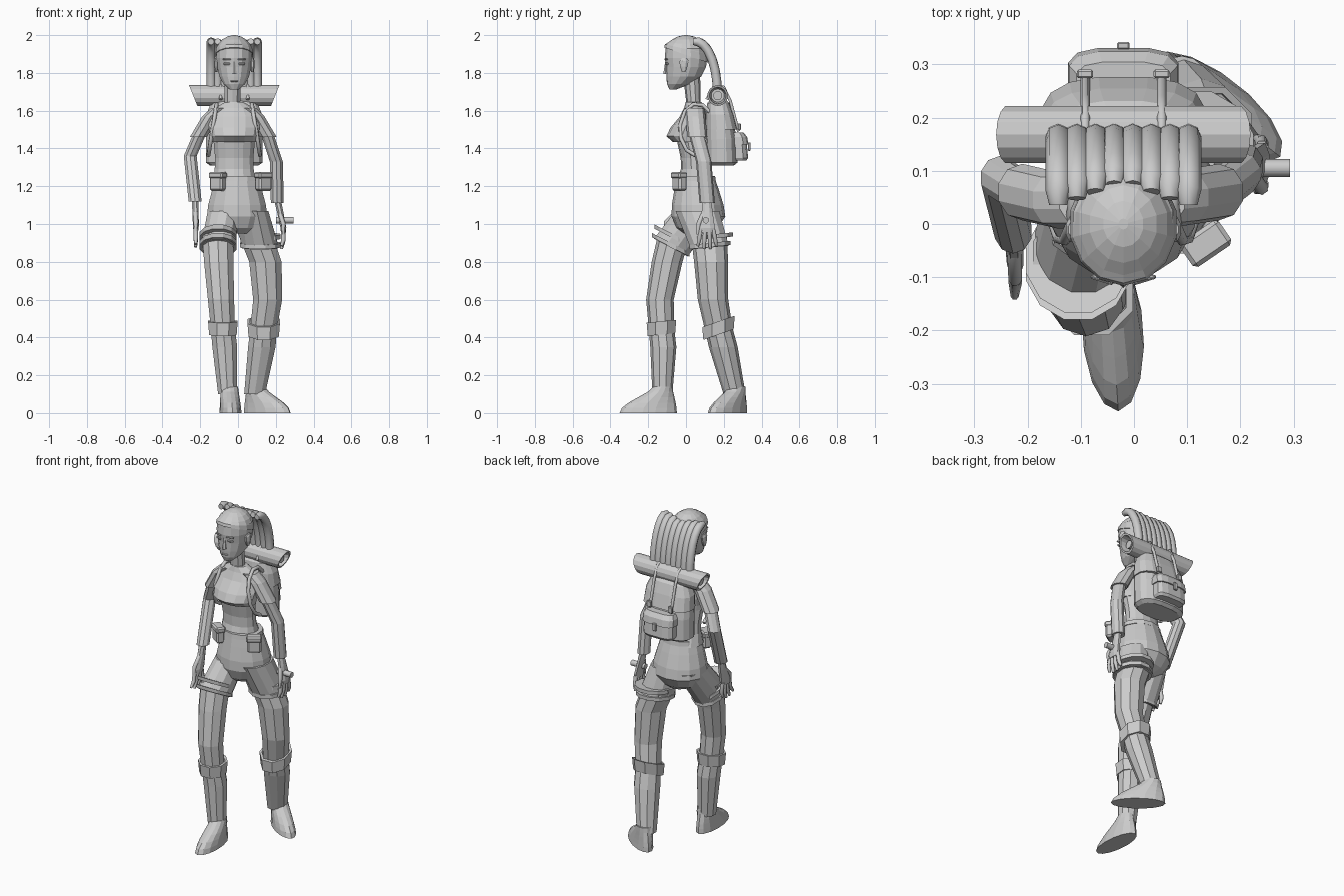
import bpy, bmesh
from math import cos, sin, pi, radians
from mathutils import Matrix, Vector

if "Cube" in bpy.data.objects:
    bpy.data.objects.remove(bpy.data.objects["Cube"])

COLOUR = (0.6, 0.6, 0.6, 1)
grey = bpy.data.materials.new("plain_grey")
grey.use_nodes = True
grey.diffuse_color = COLOUR
grey.node_tree.nodes["Principled BSDF"].inputs["Base Color"].default_value = COLOUR


def add(name, mesh):
    ob = bpy.data.objects.new(name, mesh)
    mesh.materials.clear()
    mesh.materials.append(grey)
    bpy.context.collection.objects.link(ob)


def add_bmesh(name, bm):
    bmesh.ops.recalc_face_normals(bm, faces=bm.faces)
    mesh = bpy.data.meshes.new(name)
    bm.to_mesh(mesh)
    bm.free()
    add(name, mesh)


def loft(name, rings, sides=10, yaw=0, power=1, matrix=Matrix()):
    """Skin stacked ellipses: (x, y, z, x radius, y radius, slope along y)."""
    bm = bmesh.new()
    loops = []
    for x, y, z, rx, ry, slope in rings:
        loop = []
        for i in range(sides):
            angle = 2 * pi * (i + 0.5) / sides
            c, s = cos(angle), sin(angle)
            u = rx * abs(c) ** power * (1 if c > 0 else -1)
            v = ry * abs(s) ** power * (1 if s > 0 else -1)
            loop.append(bm.verts.new((x + u * cos(yaw) - v * sin(yaw),
                                      y + u * sin(yaw) + v * cos(yaw), z + slope * v)))
        loops.append(loop)
    for low, high in zip(loops, loops[1:]):
        for i in range(sides):
            j = (i + 1) % sides
            bm.faces.new((low[i], low[j], high[j], high[i]))
    bm.faces.new(loops[0])
    bm.faces.new(loops[-1])
    bm.transform(matrix)
    add_bmesh(name, bm)


def column(name, x, profile, sides=14, power=1):
    """Upright loft from (y, z, x radius, y radius)."""
    loft(name, [(x, y, z, rx, ry, 0) for y, z, rx, ry in profile], sides, 0, power)


def limb(name, points, radius):
    loft(name, [(*p, radius, radius * 1.13, 0) for p in points])


def box(name, loc, size, turn=0, bevel=0.003):
    bm = bmesh.new()
    bmesh.ops.create_cube(bm, size=1)
    bm.transform(Matrix.Diagonal((*size, 1)))
    bmesh.ops.bevel(bm, geom=bm.edges[:], offset=bevel, segments=1, affect='EDGES')
    bm.transform(Matrix.Translation(loc) @ Matrix.Rotation(turn, 4, 'Z'))
    add_bmesh(name, bm)


def tube(name, points, radius, tip=1, resolution=1):
    """Round tube through points, its last point narrowed by tip."""
    curve = bpy.data.curves.new(name, 'CURVE')
    curve.dimensions = '3D'
    curve.bevel_depth, curve.bevel_resolution, curve.use_fill_caps = radius, resolution, True
    spline = curve.splines.new('POLY')
    spline.points.add(len(points) - 1)
    for point, co in zip(spline.points, points):
        point.co = (*co, 1)
    spline.points[-1].radius = tip
    helper = bpy.data.objects.new(name, curve)
    mesh = bpy.data.meshes.new_from_object(helper)
    bpy.data.objects.remove(helper)
    add(name, mesh)


SIDES = (("right", -1), ("left", 1))
MID = -0.02  # centre line of the upper body

# Head, neck and face
column("head", MID, [(-.07, 1.712, .025, .018), (-.04, 1.74, .058, .06), (-.012, 1.78, .08, .092),
                     (0, 1.83, .092, .106), (0, 1.88, .098, .112), (0, 1.93, .096, .108),
                     (0, 1.98, .05, .06)])
cap = [pi / 2 * k / 5.3 for k in range(6)]
loft("hair_cap", [(MID, 0, 1.895 + .105 * sin(a), .102 * cos(a), .116 * cos(a), -.35 * cos(a) ** 9)
                  for a in cap], 14)
column("neck", MID - .01, [(.045, 1.58, .055, .05), (.04, 1.64, .044, .038), (.03, 1.78, .045, .045)], 10)
column("nose", MID, [(-.1, 1.795, .014, .02), (-.102, 1.86, .007, .008)], 6)
box("mouth", (MID, -.097, 1.757), (.04, .014, .008))
for side, s in SIDES:
    box(side + "_eye", (MID + s * .04, -.102, 1.848), (.036, .008, .012), s * .3)
    box(side + "_brow", (MID + s * .04, -.105, 1.872), (.045, .008, .008), s * .3)
    column(side + "_ear", MID + s * .096, [(-.012, 1.805, .008, .01), (-.012, 1.835, .013, .022),
                                           (-.01, 1.862, .013, .026), (-.01, 1.878, .008, .014)], 8)

# Fan of hair rolls arching behind the head, outer rolls reach further forward
for i in range(8):
    start = radians(76 + 6 * abs(i - 3.5))
    arch = [start * k / 7 for k in range(8)]
    tube("hair_roll", [(MID + (i - 3.5) * .035, .05 + .116 * cos(a), 1.695 + .272 * sin(a))
                       for a in arch], .024, .7, 2)

# Torso
column("shirt", MID, [(.04, 1.645, .05, .042), (.045, 1.615, .105, .055), (.04, 1.57, .14, .072),
                      (.018, 1.51, .138, .1), (.002, 1.465, .13, .106), (.015, 1.435, .123, .085)])
column("waist", MID, [(.025, 1.45, .113, .075), (.04, 1.35, .104, .068), (.045, 1.29, .106, .072),
                      (.05, 1.22, .118, .1)])
column("hips", -.005, [(.05, 1.25, .113, .1), (.056, 1.18, .135, .118), (.062, 1.1, .157, .137),
                       (.066, 1.04, .163, .142), (.06, .98, .13, .11), (.06, .95, .07, .07)])
column("belt", -.003, [(.05, 1.228, .123, .108), (.05, 1.255, .119, .104)])
for side, s in SIDES:
    x = .014 + s * .121
    box(side + "_belt_pouch", (x, -.035, 1.22), (.08, .05, .09), s * .6, .01)
    box(side + "_pouch_flap", (x, -.037, 1.258), (.088, .056, .035), s * .6, .008)


# Legs share heights and thickness, each follows its own path
def leg(side, s, xs, ys, girth, hem_slope, cuff_slope, foot, yaw):
    heights = (.1, .35, .45, .6, .8, .95)
    radii = (.055, .072, .07, .076, .085, .09)
    loft(side + "_leg", [(x, y, z, r * girth, r * girth, 0)
                         for x, y, z, r in zip(xs, ys, heights, radii)])

    x, y = (xs[4] + xs[5]) / 2, (ys[4] + ys[5]) / 2
    hem = .097 * girth
    loft(side + "_shorts_leg", [(s * .078, .06, 1.07, .085, .12, 0),
                                (x, y, .875, hem, hem, hem_slope)], 12)
    for lift in (0, .045):
        loft(side + "_hem_band", [(x, y + lift * .3, .878 + lift + h, hem + .008, hem + .01, hem_slope)
                                  for h in (0, .022)], 12)

    cuff = .082 * girth
    loft(side + "_boot_cuff", [(xs[2], ys[2], .415 + h, cuff + d, cuff + d, cuff_slope)
                               for h, d in ((0, 0), (.07, .006), (.07, -.008), (.04, -.01))], 8)

    # Foot layers shorten toward the heel to slope the toe
    layers = []
    for t in (0, .2, .4, .6, .8, 1):
        length = .05 + .102 * cos(pi / 2 * t) ** 1.5
        back = (.152 - length) * .77
        layers.append((foot[0] - back * sin(yaw), foot[1] + back * cos(yaw), .14 * t,
                       .058 - .012 * t, length, 0))
    loft(side + "_foot", layers, 14, yaw)


leg("right", -1, (-.055, -.07, -.08, -.09, -.102, -.108), (-.125, -.12, -.13, -.138, -.1, -.06),
    .96, -.52, .1, (-.04, -.2), radians(4))
leg("left", 1, (.088, .126, .136, .157, .145, .09), (.257, .197, .172, .143, .133, .12),
    1.06, .1, .35, (.155, .22), radians(52))


# Arms, each with sleeve, forearm and open hand
def arm(side, points, out, lean):
    limb(side + "_sleeve", points[:3], .047)
    limb(side + "_arm", points[2:], .036)
    wrist = Vector(points[-1])

    def at(across, along, down):
        return wrist + Vector((out * across, lean * along, 0)) + Vector((0, 0, -down))

    loft(side + "_palm", [(*at(0, 0, -.02), .02, .023, 0), (*at(.5, .4, .05), .018, .032, 0),
                          (*at(1, 1, .13), .017, .044, 0), (*at(1, 1.2, .155), .014, .042, 0)], 8)
    for f in range(4):
        k = f - 1.5
        spread = Vector((0, k * .022, 0))
        tube(side + "_finger", [at(1, 1.2, .14) + spread, at(1, 1.2, .195) + spread * 1.3,
                                at(.7, 1.6, .25 - abs(k) * .016) + spread * 1.5], .0125, .6)
    thumb = Vector((0, -.045, 0))
    tube(side + "_thumb", [at(.5, .4, .06) + thumb / 2, at(1, 1, .11) + thumb,
                           at(1, 1, .165) + thumb * 1.1], .013, .6)


arm("right", [(-.095, .045, 1.615), (-.145, .045, 1.57), (-.21, .06, 1.46),
              (-.253, .087, 1.36), (-.227, -.015, 1.12)], .004, -.045)
arm("left", [(.05, .045, 1.615), (.095, .05, 1.57), (.16, .06, 1.46),
             (.203, .094, 1.33), (.208, .112, 1.11)], .032, 0)
tube("held_rod", [(.2, .105, 1.02), (.293, .105, 1.02)], .017, 1, 3)

# Backpack with lid, pocket, straps and buckles
column("pack_body", MID, [(.185, 1.31, .13, .07), (.19, 1.325, .152, .084), (.187, 1.45, .152, .083),
                          (.175, 1.58, .145, .07)], 16, .75)
column("pack_lid", MID, [(.19, 1.5, .157, .088), (.18, 1.58, .15, .076), (.172, 1.64, .125, .06),
                         (.17, 1.655, .1, .045)], 16, .75)
column("pack_pocket", MID, [(.275, 1.335, .09, .045), (.28, 1.35, .1, .05), (.275, 1.45, .098, .045)], 12, .6)
column("pocket_flap", MID, [(.28, 1.42, .106, .052), (.275, 1.46, .104, .05), (.265, 1.485, .09, .04)], 12, .6)
box("pocket_buckle", (MID, .335, 1.41), (.024, .014, .045))
for side, s in SIDES:
    x = MID + s * .072
    tube(side + "_pack_strap", [(x, .11, 1.66), (x, .15, 1.735), (x, .2, 1.725), (x, .235, 1.65),
                                (x, .278, 1.49)], .009)
    box(side + "_strap_buckle", (x, .282, 1.515), (.03, .016, .035))
    loop = [radians(40 + 32 * k) for k in range(8)]
    tube(side + "_shoulder_strap", [(MID + s * (.115 - .022 * sin(a)), .06 + .092 * cos(a),
                                     1.5 + .138 * sin(a)) for a in loop], .011)

# Bedroll across the pack with slanted hollow ends
to_x = Matrix.Translation((MID, .168, 1.68)) @ Matrix(((0, 0, 1, 0), (1, 0, 0, 0), (0, 1, 0, 0), (0, 0, 0, 1)))
half = [(.15, .035, 0), (.217, .044, .4), (.217, .055, .4)]
roll = [(0, 0, -h, r, r, -k) for h, r, k in half] + [(0, 0, h, r, r, k) for h, r, k in reversed(half)]
loft("bedroll", roll, 14, matrix=to_x)
loft("bedroll_core", [(0, 0, z, .024, .024, 0) for z in (-.2, .2)], matrix=to_x)
